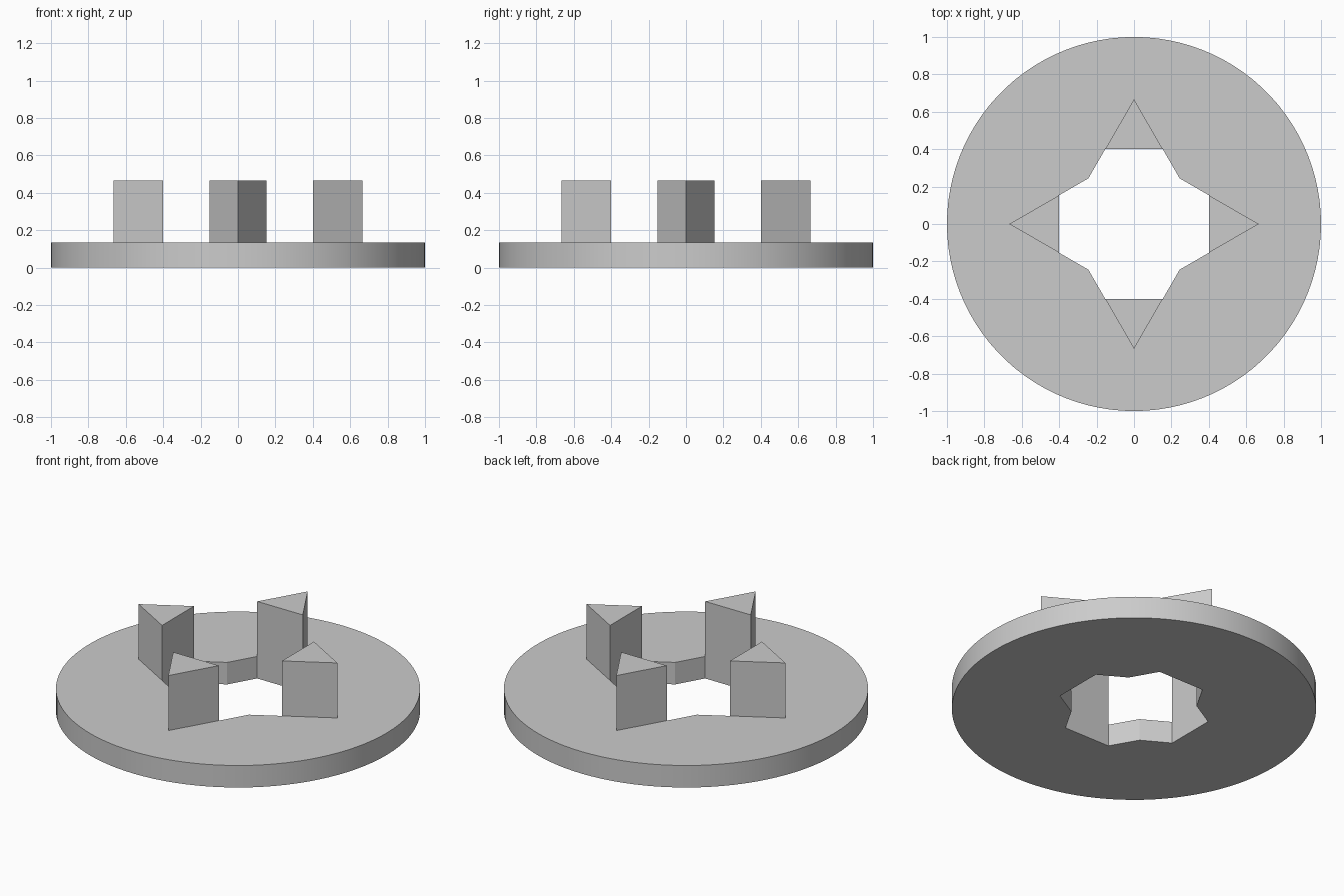
import bpy
import bmesh
from math import sin, cos, pi, sqrt
from mathutils import Matrix, Vector

cube = bpy.data.objects.get("Cube")
if cube:
    bpy.data.objects.remove(cube)

RADIUS, BASE_TOP, TOP = 1.0, 0.1333, 0.4667
TIP, INNER = 0.6667, 0.402            # star point and inner wall distances
HALF = (TIP - INNER) / sqrt(3)        # half width of an equilateral tooth
NOTCH = TIP / (1 + sqrt(3))           # diagonal corner of the opening

grey = bpy.data.materials.new("grey")
grey.use_nodes = True
colour = (0.6, 0.6, 0.6, 1)
grey.diffuse_color = colour
grey.node_tree.nodes["Principled BSDF"].inputs["Base Color"].default_value = colour


def loop(bm, points):
    verts = [bm.verts.new(p) for p in points]
    return [bm.edges.new((v, verts[i - 1])) for i, v in enumerate(verts)]


def extrude_outline(name, outlines, z0, z1):
    """Fill nested outlines and raise them into a solid."""
    bm = bmesh.new()
    edges = []
    for points in outlines:
        edges += loop(bm, [(x, y, z0) for x, y in points])
    bmesh.ops.triangle_fill(bm, edges=edges, use_beauty=True)
    raised = bmesh.ops.extrude_face_region(bm, geom=bm.faces[:], use_keep_orig=True)
    top = [g for g in raised["geom"] if isinstance(g, bmesh.types.BMVert)]
    bmesh.ops.translate(bm, verts=top, vec=(0, 0, z1 - z0))
    bmesh.ops.recalc_face_normals(bm, faces=bm.faces[:])
    mesh = bpy.data.meshes.new(name)
    bm.to_mesh(mesh)
    bm.free()
    mesh.materials.append(grey)
    obj = bpy.data.objects.new(name, mesh)
    bpy.context.collection.objects.link(obj)
    return obj


def turned(points, quarter):
    spin = Matrix.Rotation(quarter * pi / 2, 2)
    return [tuple(spin @ Vector(p)) for p in points]


# Round base with a twelve-sided opening
rim = [(RADIUS * cos(2 * pi * i / 100), RADIUS * sin(2 * pi * i / 100)) for i in range(100)]
wall = [(INNER, -HALF), (INNER, HALF), (NOTCH, NOTCH)]
opening = [p for q in range(4) for p in turned(wall, q)]
base = extrude_outline("base_ring", [rim, opening], 0, BASE_TOP)

# Four triangular teeth, flush with the flat walls of the opening
tooth = [(INNER, -HALF), (TIP, 0), (INNER, HALF)]
for q, side in enumerate(("left", "back", "right", "front")):
    extrude_outline(side + "_tooth", [turned(tooth, q)], BASE_TOP, TOP)

# Smooth the rim, keep the edges crisp
bpy.ops.object.select_all(action="DESELECT")
base.select_set(True)
bpy.context.view_layer.objects.active = base
bpy.ops.object.shade_smooth_by_angle(angle=pi / 9)
